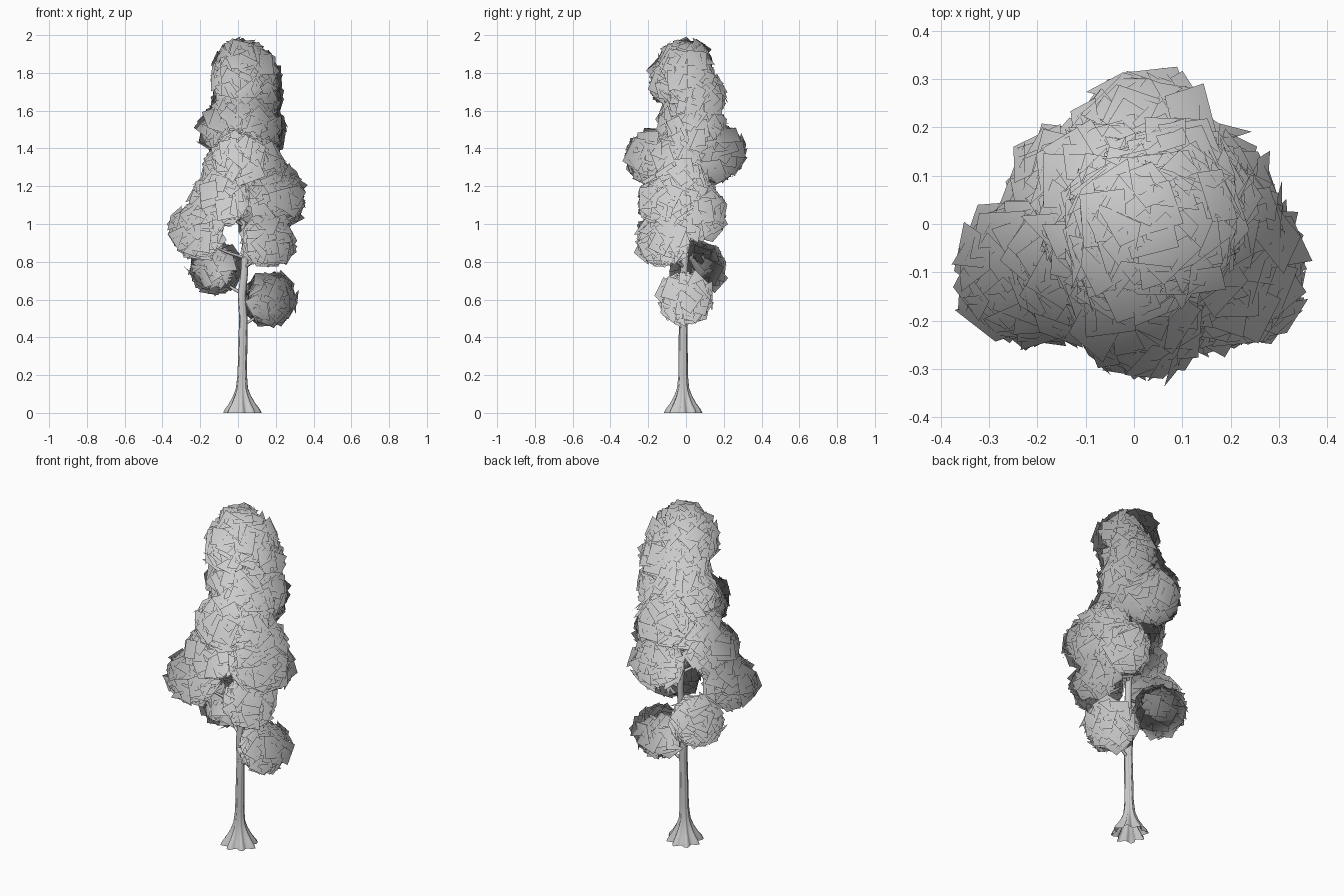
import bpy, bmesh, math, random
from mathutils import Vector, Matrix

if "Cube" in bpy.data.objects:
    bpy.data.objects.remove(bpy.data.objects["Cube"])

random.seed(7)


def finish(bm, name):
    me = bpy.data.meshes.new(name)
    bm.to_mesh(me)
    bm.free()
    for p in me.polygons:
        p.use_smooth = True
    ob = bpy.data.objects.new(name, me)
    bpy.context.collection.objects.link(ob)
    return ob


# trunk centre line: z, x, y, radius, root lobe strength
TRUNK = [(0.0, 0.02, -0.015, 0.086, 0.20), (0.02, 0.02, -0.015, 0.077, 0.22),
         (0.05, 0.02, -0.015, 0.058, 0.22), (0.09, 0.02, -0.015, 0.041, 0.17),
         (0.13, 0.02, -0.015, 0.029, 0.12), (0.20, 0.022, -0.015, 0.023, 0.10),
         (0.35, 0.025, -0.015, 0.022, 0.10), (0.50, 0.028, -0.015, 0.021, 0.08),
         (0.62, 0.020, -0.012, 0.020, 0.05), (0.75, 0.034, -0.01, 0.019, 0.05),
         (0.90, 0.038, 0.0, 0.017, 0.0), (1.07, 0.022, 0.0, 0.015, 0.0),
         (1.30, 0.02, 0.0, 0.012, 0.0), (1.55, 0.02, 0.01, 0.009, 0.0),
         (1.80, 0.015, 0.0, 0.004, 0.0)]

# trunk with lobed root flare
bm = bmesh.new()
SEG, prev = 32, None
for z, x, y, r, lobe in TRUNK:
    ring = []
    for i in range(SEG):
        a = math.tau * i / SEG
        rr = r * (1 + lobe * math.cos(8 * a + 0.4) + 0.2 * lobe * math.cos(3 * a))
        ring.append(bm.verts.new((x + rr * math.cos(a), y + rr * math.sin(a), z)))
    if prev:
        for i in range(SEG):
            j = (i + 1) % SEG
            bm.faces.new((prev[i], prev[j], ring[j], ring[i]))
    prev = ring
bm.faces.new(prev)
finish(bm, "trunk")

# leaf clusters: x, y, z, outer radius
CLUSTERS = [(0.17, 0.0, 0.605, 0.147), (-0.12, 0.07, 0.77, 0.147),
            (-0.22, -0.10, 0.96, 0.157), (0.16, -0.12, 0.91, 0.147),
            (0.21, -0.10, 1.13, 0.165), (0.13, 0.07, 1.06, 0.155),
            (-0.10, -0.10, 1.13, 0.16), (0.18, -0.03, 1.20, 0.155),
            (0.01, -0.17, 1.35, 0.157), (0.02, 0.165, 1.38, 0.165),
            (-0.06, 0.06, 1.50, 0.16), (0.10, 0.05, 1.50, 0.16),
            (-0.04, -0.02, 1.28, 0.155), (0.08, -0.05, 1.34, 0.16),
            (0.02, -0.01, 1.54, 0.15), (0.08, 0.06, 1.66, 0.16),
            (0.0, 0.03, 1.64, 0.15), (0.0, -0.05, 1.77, 0.16),
            (0.075, 0.0, 1.78, 0.165), (0.015, -0.01, 1.84, 0.155)]


def trunk_at(z):
    for a, b in zip(TRUNK, TRUNK[1:]):
        if z <= b[0]:
            t = (z - a[0]) / (b[0] - a[0])
            return Vector((a[1] + (b[1] - a[1]) * t, a[2] + (b[2] - a[2]) * t, z))


# branches from the trunk into each cluster
cu = bpy.data.curves.new("branches", 'CURVE')
cu.dimensions = '3D'
cu.bevel_depth = 0.008
cu.bevel_resolution = 1
cu.resolution_u = 4
cu.use_fill_caps = True
for x, y, z, r in CLUSTERS[:12]:
    tip = Vector((x, y, z))
    root = trunk_at(z - 0.14)
    mid = root.lerp(tip, 0.55) - Vector((0, 0, 0.025))
    sp = cu.splines.new('BEZIER')
    sp.bezier_points.add(2)
    for p, co, rad in zip(sp.bezier_points, (root, mid, tip), (1.2, 0.8, 0.3)):
        p.co = co
        p.radius = rad
        p.handle_left_type = p.handle_right_type = 'AUTO'
bpy.context.collection.objects.link(bpy.data.objects.new("branches", cu))


# leaf cards: square planes laid loosely around each cluster
def leaf_cluster(bm, centre, radius, count=85):
    for i in range(count):
        h = 1 - 2 * (i + 0.5) / count
        a = i * math.pi * (3 - math.sqrt(5)) + random.uniform(-0.2, 0.2)
        s = math.sqrt(1 - h * h)
        d = Vector((s * math.cos(a), s * math.sin(a), h))
        tilt = Vector([random.uniform(-0.3, 0.3) for _ in range(3)])
        rot = (d + tilt).to_track_quat('Z', 'Y').to_matrix().to_4x4()
        pos = centre + d * radius * random.uniform(0.72, 0.88)
        half = random.uniform(0.045, 0.06)
        m = Matrix.Translation(pos) @ rot @ Matrix.Rotation(random.uniform(0, math.tau), 4, 'Z')
        vs = [bm.verts.new(m @ Vector((u * half, v * half, 0)))
              for u, v in ((-1, -1), (1, -1), (1, 1), (-1, 1))]
        bm.faces.new(vs)


bm = bmesh.new()
for x, y, z, r in CLUSTERS:
    leaf_cluster(bm, Vector((x, y, z)), r)
foliage = finish(bm, "foliage")

# soft foliage shading: normals fan out from the crown's axis
me = foliage.data
me.normals_split_custom_set_from_vertices(
    [Vector((v.co.x, v.co.y, 0.12 + 0.12 * (v.co.z - 0.8))).normalized() for v in me.vertices])
